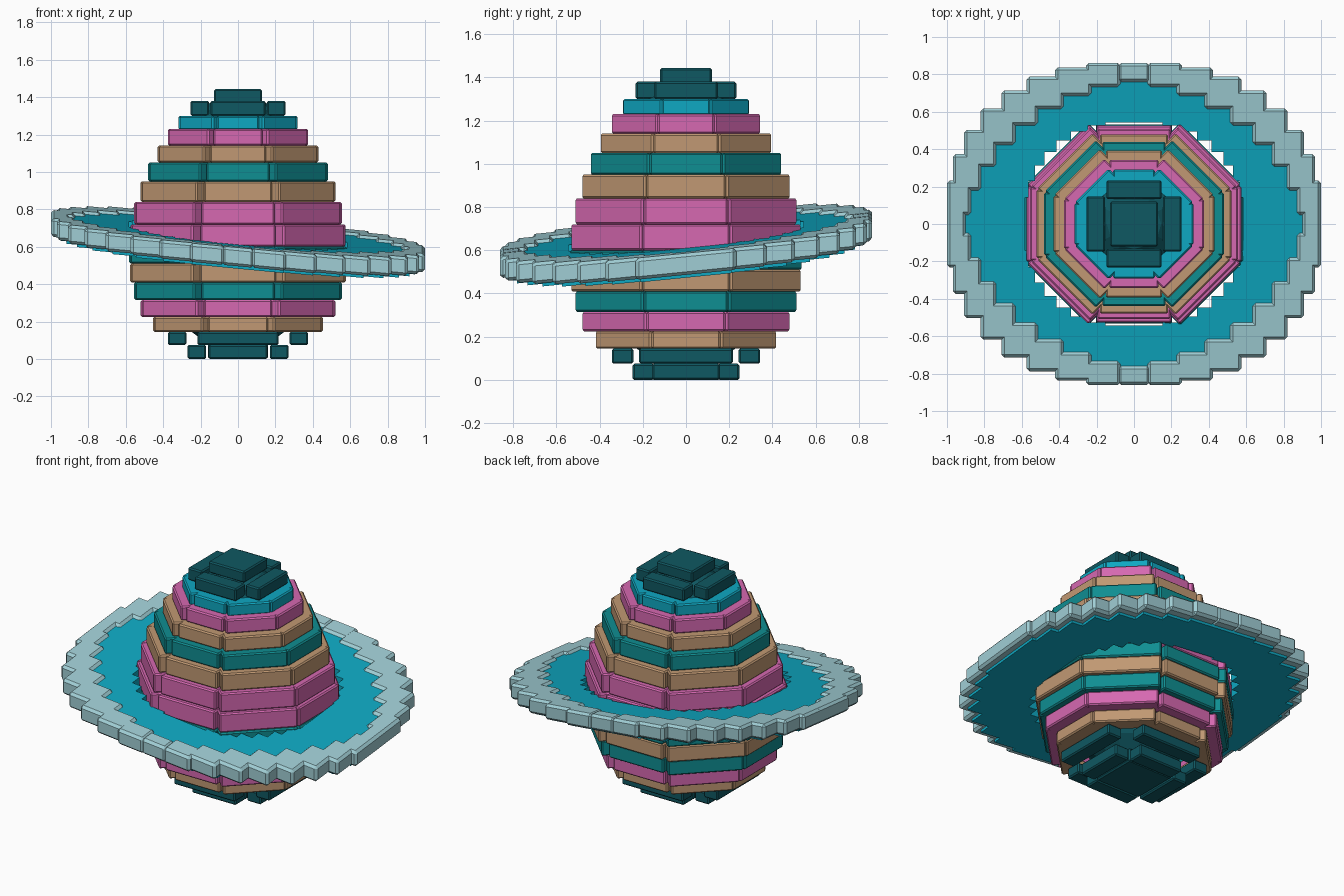
import bpy, bmesh, math
from mathutils import Matrix, Vector

if "Cube" in bpy.data.objects:
    bpy.data.objects.remove(bpy.data.objects["Cube"])


def material(name, rgb):
    def lin(c):
        c /= 255
        return c / 12.92 if c <= 0.04045 else ((c + 0.055) / 1.055) ** 2.4
    m = bpy.data.materials.new(name)
    m.diffuse_color = (*[lin(c) for c in rgb], 1)
    m.use_nodes = True
    m.node_tree.nodes["Principled BSDF"].inputs["Base Color"].default_value = m.diffuse_color
    return m


PINK = material("pink", (214, 104, 177))
TAN = material("tan", (193, 153, 115))
TEAL = material("teal", (15, 142, 146))
CYAN = material("cyan", (14, 168, 194))
DARK = material("dark_teal", (15, 88, 98))
PALE = material("pale_blue", (160, 206, 213))


def finish(name, bm, mat, bevel=0.0):
    bmesh.ops.recalc_face_normals(bm, faces=bm.faces)
    mesh = bpy.data.meshes.new(name)
    bm.to_mesh(mesh)
    bm.free()
    mesh.materials.append(mat)
    ob = bpy.data.objects.new(name, mesh)
    bpy.context.collection.objects.link(ob)
    if bevel:
        mod = ob.modifiers.new("bevel", 'BEVEL')
        mod.width = bevel
        mod.segments = 1
    return ob


def add_box(bm, center, size, angle=0.0):
    mat = (Matrix.Translation(center) @ Matrix.Rotation(angle, 4, 'Z')
           @ Matrix.Diagonal((*size, 1)))
    bmesh.ops.create_cube(bm, size=1, matrix=mat)


def add_tier(name, z0, z1, rx, mat, sides):
    """Band of wall blocks set around an ellipse and facing outward."""
    ry, depth = rx * 0.915, 0.1
    bm = bmesh.new()
    for i in range(sides):
        a = 2 * math.pi * i / sides
        diagonal = sides == 8 and i % 2
        half = rx * (0.58 if sides == 4 else 0.40 if diagonal else 0.35)
        out = Vector((math.cos(a), math.sin(a), 0))
        c = Vector((rx * out.x, ry * out.y, (z0 + z1) / 2)) - out * depth / 2
        add_box(bm, c, (depth, 2 * half, z1 - z0), a)
    finish(name, bm, mat, 0.008)


# Body bands from bottom to top: bottom, top, radius, colour, block count
bands = [
    (0.000, 0.075, 0.270, DARK, 4), (0.075, 0.145, 0.375, DARK, 4),
    (0.145, 0.225, 0.455, TAN, 8), (0.225, 0.315, 0.520, PINK, 8),
    (0.315, 0.410, 0.555, TEAL, 8), (0.410, 0.510, 0.577, TAN, 8),
    (0.510, 0.600, 0.582, TEAL, 8), (0.600, 0.720, 0.576, PINK, 8),
    (0.720, 0.840, 0.555, PINK, 8), (0.840, 0.950, 0.522, TAN, 8),
    (0.950, 1.050, 0.480, TEAL, 8), (1.050, 1.140, 0.430, TAN, 8),
    (1.140, 1.230, 0.375, PINK, 8), (1.225, 1.300, 0.318, CYAN, 8),
    (1.300, 1.380, 0.255, DARK, 4),
]
for n, band in enumerate(bands):
    add_tier(f"body_band_{n + 1:02d}", *band)

# Top and bottom caps
for name, z0, z1, hx, hy in (("top_cap", 1.37, 1.443, 0.128, 0.12),
                             ("bottom_cap", 0.002, 0.09, 0.16, 0.15)):
    bm = bmesh.new()
    add_box(bm, (0, 0, (z0 + z1) / 2), (2 * hx, 2 * hy, z1 - z0))
    finish(name, bm, DARK, 0.008)

# Faceted core behind the blocks
bm = bmesh.new()
bmesh.ops.create_uvsphere(bm, u_segments=12, v_segments=10, radius=1,
                          matrix=Matrix.Translation((0, 0, 0.72))
                          @ Matrix.Diagonal((0.47, 0.43, 0.685, 1)))
finish("core", bm, DARK)

# Tilted ring: a stepped flat disc and a rim of blocks
STEPS = 36


def tilt(bm, z):
    for v in bm.verts:
        v.co.z += z - 0.095 * v.co.x + 0.1 * v.co.y


def stepped_loop(rx, ry):
    """Staircase outline that follows an ellipse."""
    pts = []
    for k in range(STEPS):
        a, b = [math.radians((k + j + 0.5) * 360 / STEPS) for j in (0, 1)]
        p = Vector((rx * math.cos(a), ry * math.sin(a)))
        q = Vector((rx * math.cos(b), ry * math.sin(b)))
        corners = (Vector((p.x, q.y)), Vector((q.x, p.y)))
        pts += [p, max(corners, key=lambda c: c.length)]
    return pts


bm = bmesh.new()
loops = []
for (rx, ry), z in (((0.585, 0.545), 0.04), ((0.95, 0.81), 0.04),
                    ((0.95, 0.81), -0.062), ((0.585, 0.545), -0.062)):
    loops.append([bm.verts.new((p.x, p.y, z)) for p in stepped_loop(rx, ry)])
count = len(loops[0])
for i in range(4):
    lo, hi = loops[i], loops[(i + 1) % 4]
    for k in range(count):
        n = (k + 1) % count
        bm.faces.new((lo[k], lo[n], hi[n], hi[k]))
tilt(bm, 0.625)
finish("ring_disc", bm, CYAN)

bm = bmesh.new()
for k in range(STEPS):
    a = 2 * math.pi * k / STEPS
    c, s = math.cos(a), math.sin(a)
    # Upright blocks sized to enclose a tangent block at each step
    hx = abs(s) * 0.085 + abs(c) * 0.05
    hy = abs(c) * 0.085 + abs(s) * 0.05
    add_box(bm, (0.95 * c, 0.81 * s, 0.005), (2 * hx, 2 * hy, 0.1))
tilt(bm, 0.625)
finish("ring_rim", bm, PALE, 0.015)
